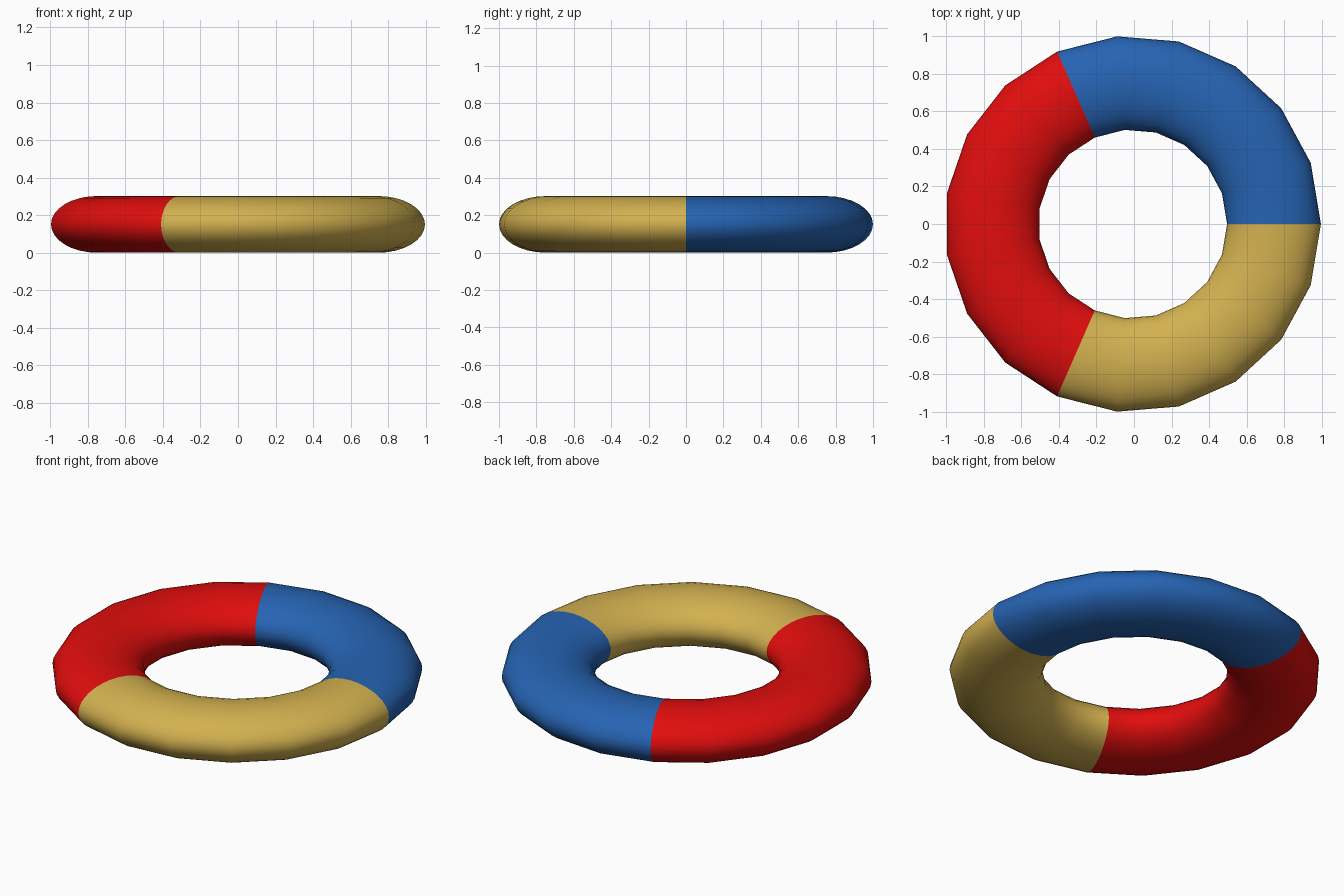
import bpy, bmesh
from math import sin, cos, tau

if "Cube" in bpy.data.objects:
    bpy.data.objects.remove(bpy.data.objects["Cube"])

SEGMENTS, SIDES = 19, 32            # around the ring, around the tube
RADIUS, HALF_WIDTH, HALF_HEIGHT = 0.753, 0.25, 0.151


def make_material(name, colour):
    mat = bpy.data.materials.new(name)
    mat.use_nodes = True
    mat.diffuse_color = (*colour, 1)
    mat.node_tree.nodes["Principled BSDF"].inputs["Base Color"].default_value = (*colour, 1)
    return mat


# Ring with an oval tube, swept in flat-sided steps
bm = bmesh.new()
loops = []
for i in range(SEGMENTS):
    a = tau * i / SEGMENTS
    loop = []
    for j in range(SIDES):
        b = tau * j / SIDES
        r = RADIUS + HALF_WIDTH * cos(b)
        loop.append(bm.verts.new((r * cos(a) - 0.007, r * sin(a), HALF_HEIGHT * (1 + sin(b)))))
    loops.append(loop)

# Three coloured sections: back left, right, front left
for i in range(SEGMENTS):
    here, following = loops[i], loops[(i + 1) % SEGMENTS]
    section = 0 if i < 6 else 1 if i < 13 else 2
    for j in range(SIDES):
        k = (j + 1) % SIDES
        face = bm.faces.new((here[j], following[j], following[k], here[k]))
        face.material_index = section
        face.smooth = True
bm.normal_update()

mesh = bpy.data.meshes.new("ring")
bm.to_mesh(mesh)
bm.free()
for name, colour in (("blue", (0.019, 0.126, 0.45)),
                     ("red", (0.75, 0.004, 0.004)),
                     ("sand gold", (0.65, 0.44, 0.08))):
    mesh.materials.append(make_material(name, colour))
ring = bpy.data.objects.new("ring", mesh)
bpy.context.collection.objects.link(ring)
